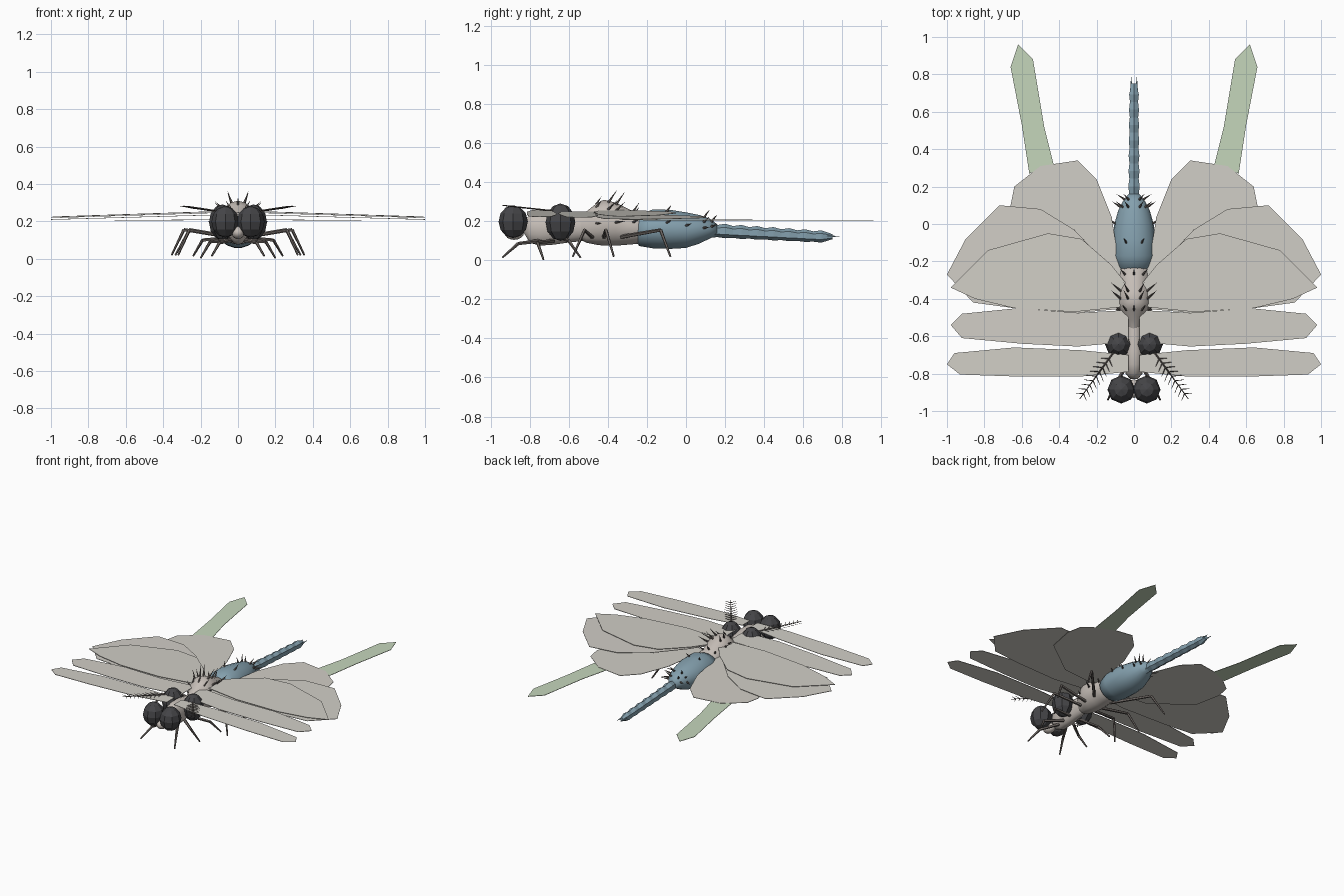
import bpy, bmesh
from math import sin, cos, pi, radians
from mathutils import Vector, Matrix

if "Cube" in bpy.data.objects:
    bpy.data.objects.remove(bpy.data.objects["Cube"])


def mat(name, c):
    m = bpy.data.materials.new(name)
    m.diffuse_color = (*c, 1)
    m.use_nodes = True
    m.node_tree.nodes["Principled BSDF"].inputs["Base Color"].default_value = m.diffuse_color
    return m


BEIGE = mat("beige", (0.56, 0.51, 0.47))
WING = mat("wing_grey", (0.64, 0.62, 0.57))
GREEN = mat("tail_green", (0.56, 0.67, 0.50))
BLUE = mat("blue", (0.23, 0.35, 0.42))
DARK = mat("dark", (0.06, 0.06, 0.065))
BROWN = mat("dark_brown", (0.15, 0.13, 0.12))


def finish(bm, name, m, smooth=None):
    me = bpy.data.meshes.new(name)
    bmesh.ops.recalc_face_normals(bm, faces=bm.faces)
    bm.to_mesh(me)
    bm.free()
    me.materials.append(m)
    ob = bpy.data.objects.new(name, me)
    bpy.context.collection.objects.link(ob)
    if smooth:
        bpy.ops.object.select_all(action='DESELECT')
        bpy.context.view_layer.objects.active = ob
        ob.select_set(True)
        bpy.ops.object.shade_smooth_by_angle(angle=radians(smooth))
    return ob


def loft(name, prof, m, n, smooth=None, phase=0):
    # prof rows: y, half width, bottom z, top z
    bm = bmesh.new()
    rings = []
    for y, w, z0, z1 in prof:
        angs = [phase + 2 * pi * i / n for i in range(n)]
        rings.append([bm.verts.new((w * cos(a), y, (z0 + z1) / 2 + (z1 - z0) / 2 * sin(a)))
                      for a in angs])
    for a, b in zip(rings, rings[1:]):
        for i in range(n):
            j = (i + 1) % n
            bm.faces.new((a[i], a[j], b[j], b[i]))
    bm.faces.new(rings[0])
    bm.faces.new(rings[-1])
    return finish(bm, name, m, smooth)


def rod(bm, a, b, r0, r1, n=5):
    a, b = Vector(a), Vector(b)
    d = b - a
    M = Matrix.Translation((a + b) / 2) @ d.to_track_quat('Z', 'Y').to_matrix().to_4x4()
    bmesh.ops.create_cone(bm, cap_ends=True, segments=n, radius1=r0, radius2=r1,
                          depth=d.length, matrix=M)


def sample(prof, y):
    for a, b in zip(prof, prof[1:]):
        if a[0] <= y <= b[0]:
            t = (y - a[0]) / (b[0] - a[0])
            return [p + (q - p) * t for p, q in zip(a, b)]


def spikes(name, prof, rows):
    # rows: y, length, angles from straight up; cones lean backwards
    bm = bmesh.new()
    for y, ln, angles in rows:
        _, w, z0, z1 = sample(prof, y)
        for a in angles:
            for s in ((1, -1) if a else (1,)):
                t = radians(a) * s
                p = Vector((w * sin(t) * .95, y, (z0 + z1) / 2 + (z1 - z0) / 2 * cos(t) * .95))
                d = Vector((sin(t), 0.65, cos(t))).normalized()
                rod(bm, p, p + d * ln, 0.0075, 0.0005)
    finish(bm, name, BROWN)


# body segments
head = [(-0.83, .02, .14, .20), (-0.80, .045, .09, .235), (-0.75, .055, .075, .25),
        (-0.68, .06, .08, .25), (-0.61, .05, .09, .24), (-0.52, .045, .10, .23), (-0.48, .04, .12, .22)]
thorax = [(-0.57, .03, .12, .23), (-0.51, .06, .09, .25), (-0.46, .088, .08, .29),
          (-0.42, .096, .075, .31), (-0.36, .094, .075, .295), (-0.30, .085, .08, .265),
          (-0.24, .088, .085, .24), (-0.21, .07, .1, .22)]
abdomen = [(-0.25, .07, .09, .215), (-0.24, .1, .072, .235), (-0.17, .114, .06, .262),
           (-0.08, .114, .057, .26), (0.0, .105, .062, .247), (0.07, .085, .085, .233),
           (0.12, .06, .11, .215), (0.16, .03, .13, .185)]
loft("front_body", head, BEIGE, 16, 60)
loft("thorax", thorax, BEIGE, 16, 60)
loft("abdomen", abdomen, BLUE, 18, 60)

# segmented tail
tail = [(0.12, .03, .115, .185)]
for i in range(7):
    y = 0.16 + i * 0.082
    zc = 0.15 - 0.028 * i / 6
    for dy, r in ((0, .031), (0.041, .037)):
        r *= 1 - .025 * i
        tail.append((y + dy, r * .95, zc - r, zc + r))
tail.append((0.75, .014, .108, .134))
loft("tail", tail, BLUE, 6, phase=pi / 6)
bm = bmesh.new()
for s in (1, -1):
    rod(bm, (s * .014, .68, .122), (s * .015, .785, .123), .010, .001)
finish(bm, "tail_claspers", BLUE)

# spikes along thorax and abdomen
spikes("thorax_spikes", thorax, [(-0.46, .05, (0, 30, 60, 88)), (-0.40, .085, (20, 50)),
                                 (-0.36, .085, (20, 50, 85)), (-0.27, .055, (0, 35, 70))])
spikes("abdomen_spikes", abdomen, [(-0.1, .045, (22, 70)), (0.0, .05, (75,)),
                                   (0.09, .055, (25, 55, 85)), (0.13, .055, (35, 75))])


# eyes and face
def ball(name, c, r, m, seg, rings, smooth=None):
    bm = bmesh.new()
    bmesh.ops.create_uvsphere(bm, u_segments=seg, v_segments=rings, radius=1,
                              matrix=Matrix.Translation(c) @ Matrix.Diagonal((*r, 1)))
    finish(bm, name, m, smooth)


for s, side in ((1, "right"), (-1, "left")):
    ball(side + "_front_eye", (s * .068, -.885, .198), (.074, .075, .084), DARK, 8, 6)
    ball(side + "_rear_eye", (s * .083, -.643, .195), (.072, .076, .096), DARK, 8, 6)
ball("face", (0, -.88, .14), (.035, .05, .035), BEIGE, 12, 8, 60)

# feathered antennae
for s, side in ((1, "right"), (-1, "left")):
    bm = bmesh.new()
    a, b = Vector((s * .09, -.66, .25)), Vector((s * .29, -.935, .282))
    rod(bm, a, b, .005, .002, 4)
    d = (b - a).normalized()
    n = d.cross(Vector((0, 0, 1))).normalized()
    for i in range(9):
        p = a.lerp(b, .22 + .085 * i)
        ln = .055 - .003 * abs(i - 3)
        for k in (1, -1):
            rod(bm, p, p + (n * k + d * .6).normalized() * ln, .003, .001, 4)
    finish(bm, side + "_antenna", BROWN)

# legs: hip, knee, foot
legs = [[(.03, -.74, .10), (.10, -.86, .085), (.14, -.94, .015)],
        [(.04, -.68, .10), (.15, -.76, .09), (.20, -.73, .004)],
        [(.04, -.62, .11), (.19, -.60, .10), (.24, -.54, .015)],
        [(.06, -.48, .12), (.26, -.52, .155), (.32, -.58, .02)],
        [(.07, -.42, .12), (.29, -.41, .155), (.355, -.37, .02)],
        [(.07, -.33, .12), (.26, -.13, .155), (.335, -.08, .02)]]
for s, side in ((1, "right"), (-1, "left")):
    for i, pts in enumerate(legs):
        bm = bmesh.new()
        h, k, f = [Vector((s * x, y, z)) for x, y, z in pts]
        rod(bm, h, k, .011, .009)
        rod(bm, k, f, .009, .005)
        finish(bm, f"{side}_leg_{i + 1}", BROWN)

# thin flat wings: outline, height at root and tip
wings = {
    "front_wing": ([(.03, -.70), (.28, -.675), (.64, -.66), (.96, -.69), (1, -.75), (.93, -.805),
                    (.64, -.815), (.28, -.815), (.03, -.79)], .256, .223),
    "second_wing": ([(.03, -.46), (.3, -.475), (.62, -.45), (.92, -.48), (.98, -.54), (.92, -.61),
                     (.6, -.64), (.3, -.655), (.03, -.63)], .250, .219),
    "third_wing": ([(.03, -.45), (.3, -.475), (.64, -.45), (.86, -.42), (1, -.27), (.9, -.08),
                    (.72, .10), (.5, .08), (.32, -.03), (.14, -.22), (.05, -.34)], .238, .210),
    "fourth_wing": ([(.03, -.44), (.32, -.47), (.64, -.45), (.85, -.40), (.98, -.34), (.78, -.14),
                     (.46, -.05), (.28, -.08), (.12, -.22), (.04, -.32)], .257, .224),
    "hind_wing": ([(.04, -.33), (.35, -.3), (.62, -.1), (.66, .1), (.64, .2), (.5, .31), (.3, .34),
                   (.2, .24), (.12, .04), (.09, -.15)], .209, .204),
    "wing_tail": ([(.43, .32), (.56, .27), (.6, .53), (.66, .84), (.62, .96), (.54, .88),
                   (.48, .52)], .205, .205)}
for s, side in ((1, "right"), (-1, "left")):
    for name, (pts, z0, z1) in wings.items():
        bm = bmesh.new()
        bm.faces.new([bm.verts.new((s * x, y, z0 + (z1 - z0) * x)) for x, y in pts])
        ob = finish(bm, f"{side}_{name}", GREEN if name == "wing_tail" else WING)
        if ob.data.polygons[0].normal.z < 0:
            ob.data.flip_normals()
        mod = ob.modifiers.new("thickness", 'SOLIDIFY')
        mod.thickness = .003
        mod.offset = 0
